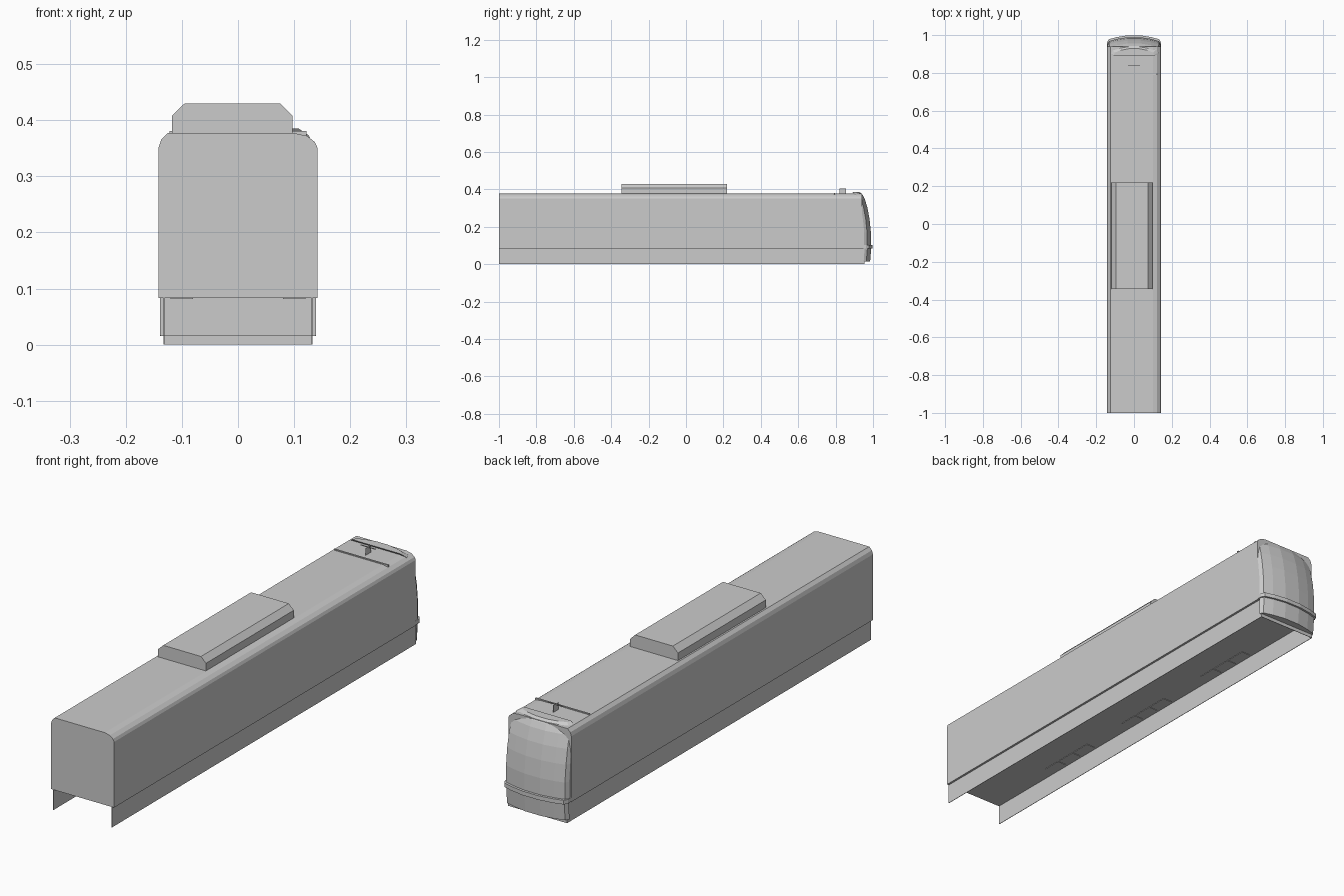
import bpy, bmesh

cube = bpy.data.objects.get("Cube")
if cube:
    bpy.data.objects.remove(cube, do_unlink=True)

grey = bpy.data.materials.new("plain grey")
grey.use_nodes = True
COLOUR = (0.6, 0.6, 0.6, 1)
grey.diffuse_color = COLOUR
grey.node_tree.nodes["Principled BSDF"].inputs["Base Color"].default_value = COLOUR


def loft(name, rings):
    """Skin a list of closed rings and cap both ends."""
    bm = bmesh.new()
    rows = [[bm.verts.new(p) for p in ring] for ring in rings]
    for a, b in zip(rows, rows[1:]):
        for i in range(len(a)):
            j = (i + 1) % len(a)
            bm.faces.new((a[i], a[j], b[j], b[i]))
    bm.faces.new(rows[0])
    bm.faces.new(rows[-1])
    bmesh.ops.recalc_face_normals(bm, faces=bm.faces)
    mesh = bpy.data.meshes.new(name)
    bm.to_mesh(mesh)
    bm.free()
    mesh.materials.append(grey)
    obj = bpy.data.objects.new(name, mesh)
    bpy.context.collection.objects.link(obj)
    return obj


def extrude_y(name, profile, y0, y1):
    return loft(name, [[(x, y, z) for x, z in profile] for y in (y0, y1)])


def box(name, x0, x1, y0, y1, z0, z1):
    return extrude_y(name, [(x0, z0), (x1, z0), (x1, z1), (x0, z1)], y0, y1)


FLOOR, ROOF, HALF = 0.083, 0.377, 0.142

# Long body: rounded shoulder on the left, plain chamfer on the right
extrude_y("body", [(-HALF, FLOOR), (HALF, FLOOR), (HALF, 0.35), (0.137, 0.361),
                   (0.123, 0.372), (0.1, ROOF), (-0.125, ROOF), (-0.137, 0.365),
                   (-HALF, 0.35)], -1, 0.94)

# Side skirts and the cross plate that closes them under the cab
for side, s in (("left", 1), ("right", -1)):
    box(side + "_skirt", *sorted((s * 0.131, s * 0.133)), -1, 0.955, 0, FLOOR)
box("skirt_cross_plate", -0.133, 0.133, 0.953, 0.955, 0, FLOOR)

# Roof unit, set slightly off centre
extrude_y("roof_unit", [(-0.118, ROOF), (0.097, ROOF), (0.097, 0.408), (0.075, 0.43),
                        (-0.095, 0.43), (-0.118, 0.408)], -0.345, 0.22)


# Cab nose: bowed rings stacked upwards
def nose_ring(z, y, half, back):
    bow = [-1, -0.94, -0.65, -0.25, 0.25, 0.65, 0.94, 1]
    ring = [(half * t, y - 0.025 * t * t - (0.012 if abs(t) == 1 else 0), z) for t in bow]
    return ring + [(half, back, z), (-half, back, z)]


loft("cab_nose", [nose_ring(*row) for row in (
    (0.1, 0.99, 0.141, 0.93), (0.17, 0.99, 0.141, 0.93), (0.24, 0.983, 0.141, 0.93),
    (0.3, 0.972, 0.14, 0.925), (0.35, 0.957, 0.137, 0.91), (0.373, 0.945, 0.126, 0.9),
    (0.385, 0.93, 0.108, 0.89))])
loft("nose_ledge", [nose_ring(z, 1.0, 0.142, 0.94) for z in (0.085, 0.102)])
loft("nose_apron", [nose_ring(z, y, 0.139, 0.95) for z, y in ((0.015, 0.986), (0.086, 0.992))])

# Roof strip and T-shaped aerial
box("roof_strip", -0.122, 0.122, 0.79, 0.796, 0.37, 0.381)
box("aerial_fin", -0.001, 0.001, 0.82, 0.855, 0.37, 0.405)
box("aerial_bar", -0.033, 0.033, 0.836, 0.839, 0.402, 0.405)

# Thin plates under the floor, three per group
for group, centre in enumerate((-0.52, -0.04, 0.45)):
    for k in (-1, 0, 1):
        for side, s in (("left", 1), ("right", -1)):
            y = centre + k * 0.09
            box(f"{side}_floor_plate_{group}_{k + 1}", *sorted((s * 0.08, s * 0.12)),
                y - 0.04, y + 0.04, 0.081, 0.084)
